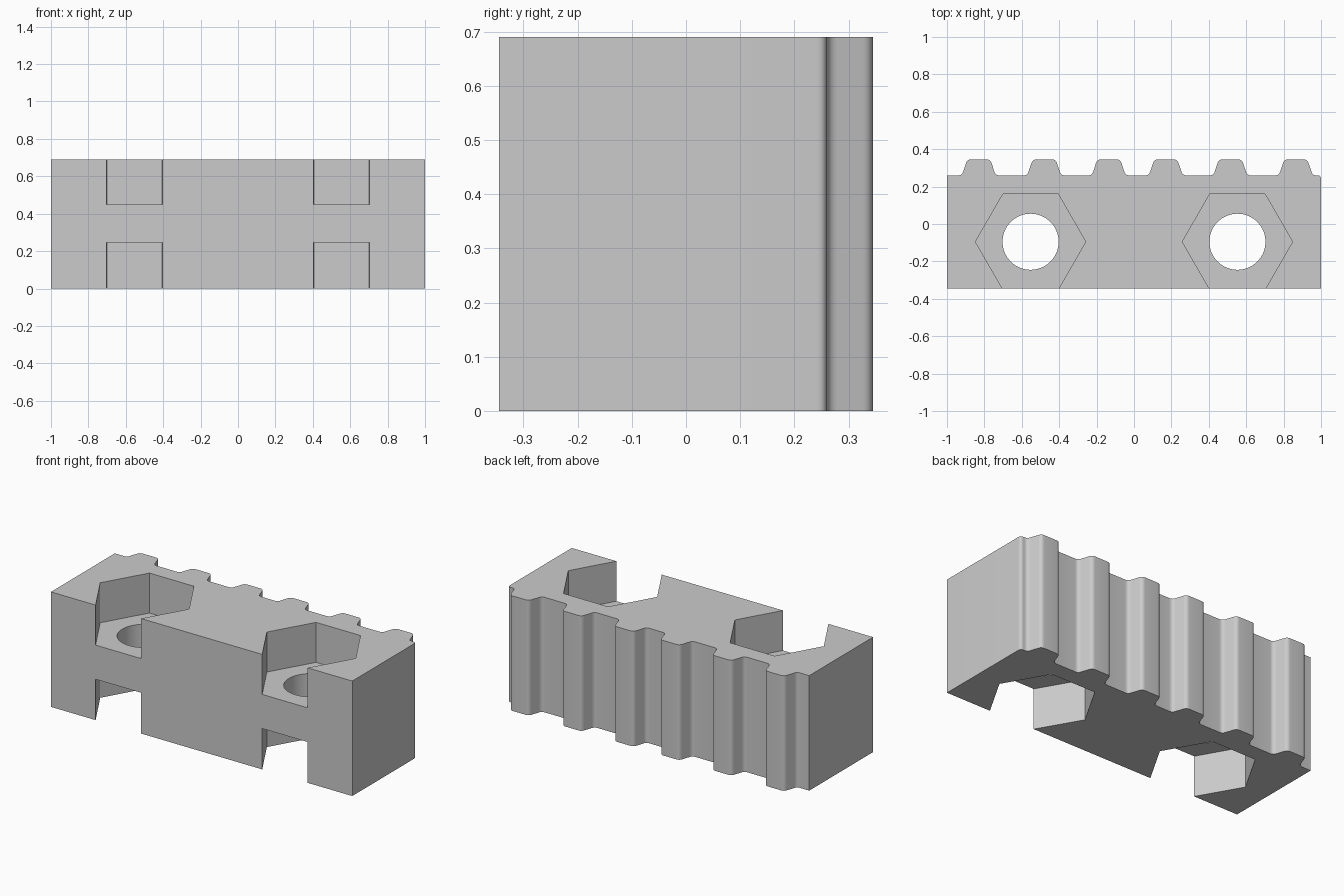
import bpy, bmesh, math
from mathutils import Vector

cube = bpy.data.objects.get("Cube")
if cube:
    bpy.data.objects.remove(cube, do_unlink=True)

HEIGHT = 0.69
FRONT, ROOT, TIP = -0.345, 0.26, 0.345
TEETH = (-0.83, -0.48, -0.135, 0.17, 0.515, 0.865)
BORE_X, BORE_Y = 0.553, -0.095

grey = bpy.data.materials.new("light grey")
grey.use_nodes = True
colour = (0.6, 0.6, 0.6, 1)
grey.diffuse_color = colour
grey.node_tree.nodes["Principled BSDF"].inputs["Base Color"].default_value = colour


def rounded(before, corner, after, cut=0.024, steps=6):
    """Replace a profile corner by a short curve."""
    a = corner + (before - corner).normalized() * cut
    b = corner + (after - corner).normalized() * cut
    for i in range(steps + 1):
        t = i / steps
        yield a * (1 - t) ** 2 + corner * 2 * t * (1 - t) + b * t * t


def prism(name, outline, z0, z1):
    """Extrude a closed outline from z0 to z1."""
    bm = bmesh.new()
    base = bm.faces.new([bm.verts.new((p[0], p[1], z0)) for p in outline])
    top = bmesh.ops.extrude_face_region(bm, geom=[base])["geom"]
    verts = [v for v in top if isinstance(v, bmesh.types.BMVert)]
    bmesh.ops.translate(bm, verts=verts, vec=(0, 0, z1 - z0))
    bmesh.ops.recalc_face_normals(bm, faces=bm.faces)
    mesh = bpy.data.meshes.new(name)
    bm.to_mesh(mesh)
    bm.free()
    mesh.materials.append(grey)
    obj = bpy.data.objects.new(name, mesh)
    bpy.context.collection.objects.link(obj)
    return obj


def ring(x, radius, sides):
    return [(x + radius * math.cos(i * math.tau / sides),
             BORE_Y + radius * math.sin(i * math.tau / sides)) for i in range(sides)]


# Block outline with a row of rounded teeth along the back
corners = [Vector((-1, ROOT))]
for x in TEETH:
    corners += [Vector((x + dx, y)) for dx, y in
                ((-0.09, ROOT), (-0.062, TIP), (0.062, TIP), (0.09, ROOT))]
corners.append(Vector((1, ROOT)))
end = Vector((1, FRONT))
outline = [Vector((-1, FRONT)), corners[0]]
for a, b, c in zip(corners, corners[1:], corners[2:] + [end]):
    outline += rounded(a, b, c, 0.02)
outline.append(end)
block = prism("toothed_clamp_block", outline, 0, HEIGHT)

# Bolt bores with hexagonal nut pockets above and below
cutters = []
for x in (-BORE_X, BORE_X):
    cutters.append(prism("bore_cutter", ring(x, 0.15, 64), -0.1, HEIGHT + 0.1))
    for z0, z1 in ((-0.1, 0.245), (0.45, HEIGHT + 0.1)):
        cutters.append(prism("nut_pocket_cutter", ring(x, 0.295, 6), z0, z1))

bpy.context.view_layer.objects.active = block
for cutter in cutters:
    cutter.hide_render = True
    mod = block.modifiers.new("cut", "BOOLEAN")
    mod.operation = "DIFFERENCE"
    mod.solver = "EXACT"
    mod.object = cutter
    bpy.ops.object.modifier_apply(modifier=mod.name)
for cutter in cutters:
    bpy.data.objects.remove(cutter, do_unlink=True)

# Smooth the tooth flanks and bores, keep the block edges sharp
bpy.ops.object.select_all(action="DESELECT")
block.select_set(True)
bpy.ops.object.shade_smooth_by_angle(angle=math.radians(30))
